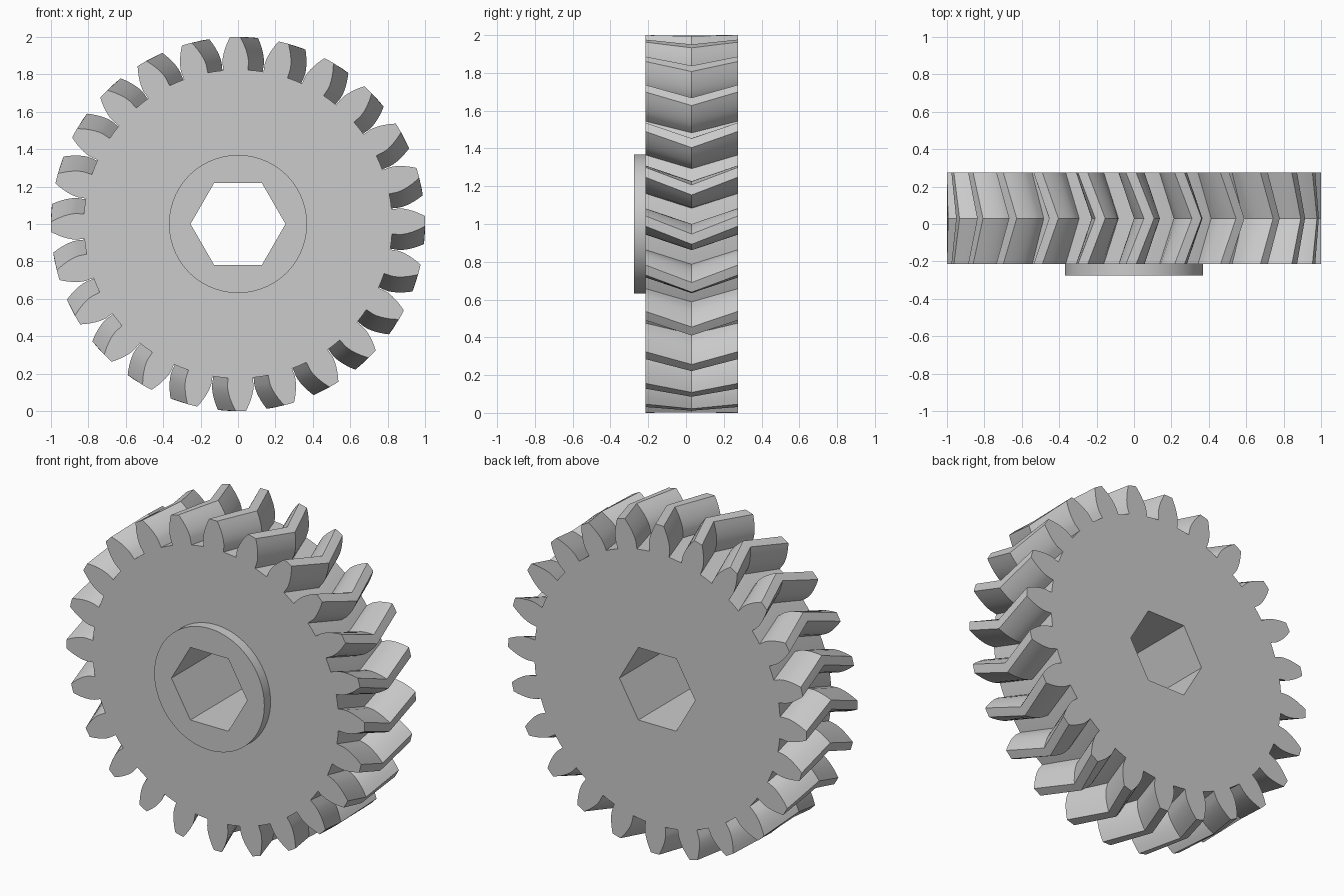
import bpy, bmesh, math

if "Cube" in bpy.data.objects:
    bpy.data.objects.remove(bpy.data.objects["Cube"])

TEETH = 24
TIP, BASE, ROOT = 1.0, 0.867, 0.825       # tip, involute base and root radii
PITCH = 2 * math.pi / TEETH
HALF_BASE = math.radians(4.6)             # half tooth angle at the base circle
FRONT, MIDDLE, BACK = -0.215, 0.03, 0.275
BOSS_FRONT, BOSS_RADIUS, HEX_RADIUS = -0.275, 0.369, 0.254
START, SWEEP = math.radians(-0.9), math.radians(5.5)

grey = bpy.data.materials.new("plain grey")
grey.diffuse_color = (0.6, 0.6, 0.6, 1)
grey.use_nodes = True
grey.node_tree.nodes["Principled BSDF"].inputs["Base Color"].default_value = grey.diffuse_color

bm = bmesh.new()


def point(radius, angle, y):
    # angle runs clockwise from the top, seen from the front
    return bm.verts.new((radius * math.sin(angle), y, 1 + radius * math.cos(angle)))


def ring(radius, count, y, offset=0.0):
    return [point(radius, offset + 2 * math.pi * i / count, y) for i in range(count)]


def walls(a, b):
    n = len(a)
    for i in range(n):
        bm.faces.new((a[i], a[(i + 1) % n], b[(i + 1) % n], b[i]))


def cap(outer, inner):
    edges = []
    for loop in (outer, inner):
        for i, v in enumerate(loop):
            w = loop[(i + 1) % len(loop)]
            edges.append(bm.edges.get((v, w)) or bm.edges.new((v, w)))
    bmesh.ops.triangle_fill(bm, edges=edges, use_beauty=True)


# Tooth outline: radial foot, then an involute flank up to the tip
flank = [(ROOT, HALF_BASE)]
for i in range(7):
    r = BASE + (TIP - BASE) * i / 6
    a = math.acos(BASE / r)
    flank.append((r, HALF_BASE - (math.tan(a) - a)))
tooth = [(r, -a) for r, a in flank] + [(TIP, 0)] + [(r, a) for r, a in reversed(flank)]
tooth.append((ROOT, PITCH / 2))


def outline(y, turn):
    return [point(r, a + turn + k * PITCH, y) for k in range(TEETH) for r, a in tooth]


# Herringbone rim: two mirrored helical halves
front_rim = outline(FRONT, START)
middle_rim = outline(MIDDLE, START + SWEEP)
back_rim = outline(BACK, START)
walls(front_rim, middle_rim)
walls(middle_rim, back_rim)

# Raised boss on the front
boss_back = ring(BOSS_RADIUS, 96, FRONT)
boss_front = ring(BOSS_RADIUS, 96, BOSS_FRONT)
walls(boss_back, boss_front)

# Hexagonal bore right through
hex_front = ring(HEX_RADIUS, 6, BOSS_FRONT, math.pi / 6)
hex_back = ring(HEX_RADIUS, 6, BACK, math.pi / 6)
walls(hex_front, hex_back)

# Flat faces
cap(front_rim, boss_back)
cap(boss_front, hex_front)
cap(back_rim, hex_back)
bmesh.ops.recalc_face_normals(bm, faces=bm.faces)

mesh = bpy.data.meshes.new("herringbone_gear")
bm.to_mesh(mesh)
bm.free()
mesh.materials.append(grey)
gear = bpy.data.objects.new("herringbone_gear", mesh)
bpy.context.collection.objects.link(gear)
bpy.context.view_layer.objects.active = gear
gear.select_set(True)
bpy.ops.object.shade_smooth_by_angle(angle=math.radians(25))
